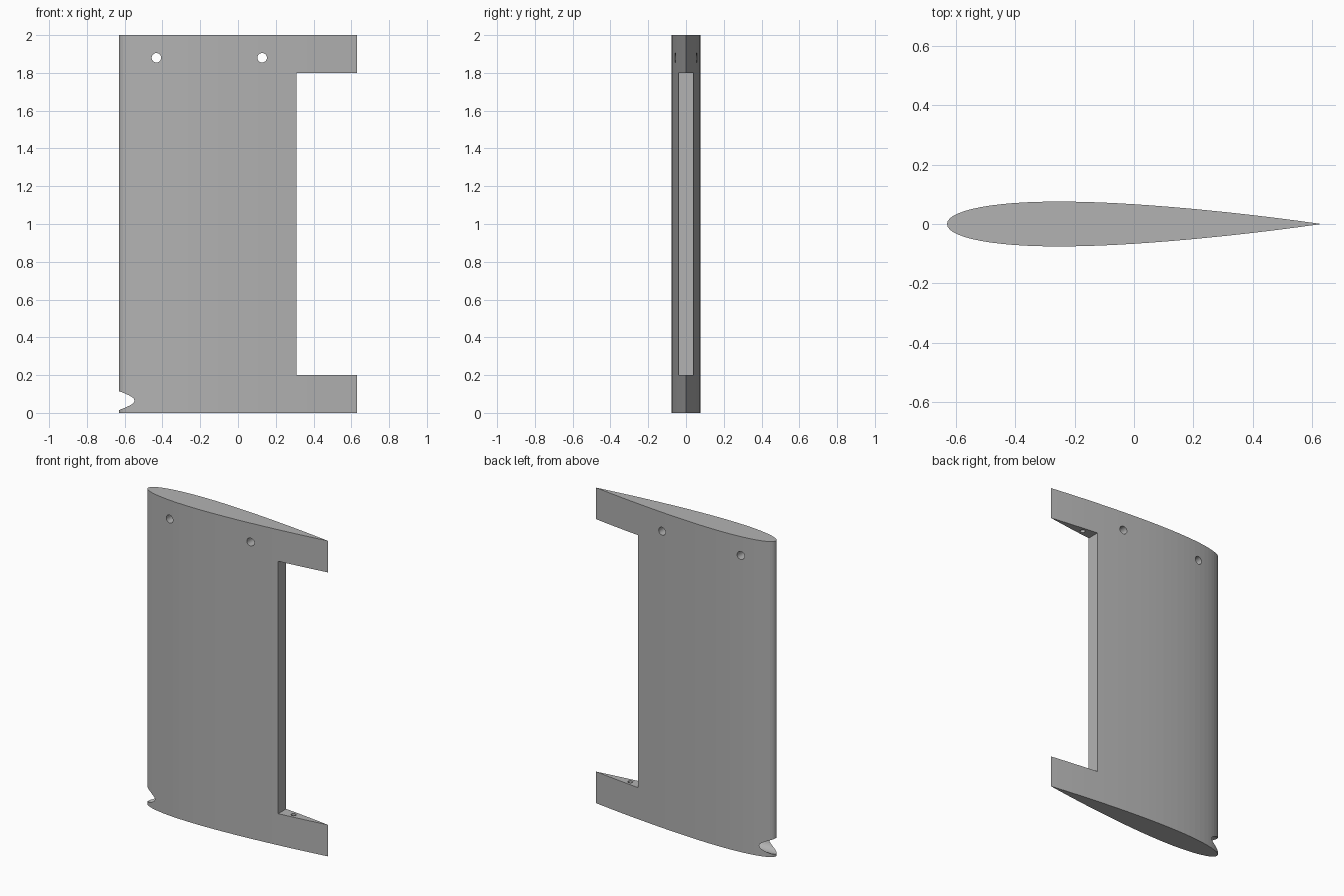
import bpy
import bmesh
from math import cos, pi, sqrt
from mathutils import Matrix

if "Cube" in bpy.data.objects:
    bpy.data.objects.remove(bpy.data.objects["Cube"], do_unlink=True)

CHORD, HEIGHT, STEPS = 1.26, 2.0, 36

grey = bpy.data.materials.new("plain grey")
grey.use_nodes = True
grey.diffuse_color = (0.45, 0.45, 0.45, 1)
grey.node_tree.nodes["Principled BSDF"].inputs["Base Color"].default_value = (0.45, 0.45, 0.45, 1)


def make_object(name, bm):
    bmesh.ops.recalc_face_normals(bm, faces=bm.faces)
    mesh = bpy.data.meshes.new(name)
    bm.to_mesh(mesh)
    bm.free()
    mesh.materials.append(grey)
    obj = bpy.data.objects.new(name, mesh)
    bpy.context.collection.objects.link(obj)
    return obj


def half_thickness(t):
    """Symmetric aerofoil, 12 percent thick, closed trailing edge."""
    return 0.6 * CHORD * (0.2969 * sqrt(t) - 0.126 * t - 0.3516 * t**2
                          + 0.2843 * t**3 - 0.1036 * t**4)


def drill(name, centre, radius, length, axis):
    bm = bmesh.new()
    turn = {"X": Matrix.Rotation(pi / 2, 4, "Y"),
            "Y": Matrix.Rotation(pi / 2, 4, "X"),
            "Z": Matrix.Identity(4)}[axis]
    bmesh.ops.create_cone(bm, cap_ends=True, segments=32, radius1=radius,
                          radius2=radius, depth=length,
                          matrix=Matrix.Translation(centre) @ turn)
    return make_object(name, bm)


# Wing body: aerofoil outline extruded upwards
stations = [(1 - cos(pi * i / STEPS)) / 2 for i in range(STEPS + 1)]
upper = [(CHORD * (t - 0.5), half_thickness(t)) for t in stations]
upper[-1] = (CHORD / 2, 0)
outline = upper + [(x, -y) for x, y in reversed(upper[1:-1])]
bm = bmesh.new()
base = bm.faces.new([bm.verts.new((x, y, 0)) for x, y in outline])
top = bmesh.ops.extrude_face_region(bm, geom=[base])["geom"]
bmesh.ops.translate(bm, vec=(0, 0, HEIGHT),
                    verts=[v for v in top if isinstance(v, bmesh.types.BMVert)])
wing = make_object("wing_panel", bm)

# Trailing edge cut-out between the two hinge arms
bm = bmesh.new()
bmesh.ops.create_cube(bm, size=1, matrix=Matrix.Translation((0.81, 0, 1.0))
                      @ Matrix.Diagonal((1, 1, 1.6, 1)))
cutters = [make_object("flap_cutout", bm)]

# Cross holes, hinge pin sockets and the leading edge bore
for x in (-0.432, 0.128):
    cutters.append(drill("cross_hole", (x, 0, 1.88), 0.025, 1, "Y"))
for z in (0.2, 1.8):
    cutters.append(drill("hinge_socket", (0.39, 0, z), 0.015, 0.2, "Z"))
cutters.append(drill("leading_bore", (-0.6, 0, 0.065), 0.05, 0.4, "X"))

bpy.context.view_layer.objects.active = wing
wing.select_set(True)
for cutter in cutters:
    mod = wing.modifiers.new(cutter.name, "BOOLEAN")
    mod.operation = "DIFFERENCE"
    mod.solver = "EXACT"
    mod.object = cutter
    bpy.ops.object.modifier_apply(modifier=mod.name)
    bpy.data.objects.remove(cutter, do_unlink=True)
